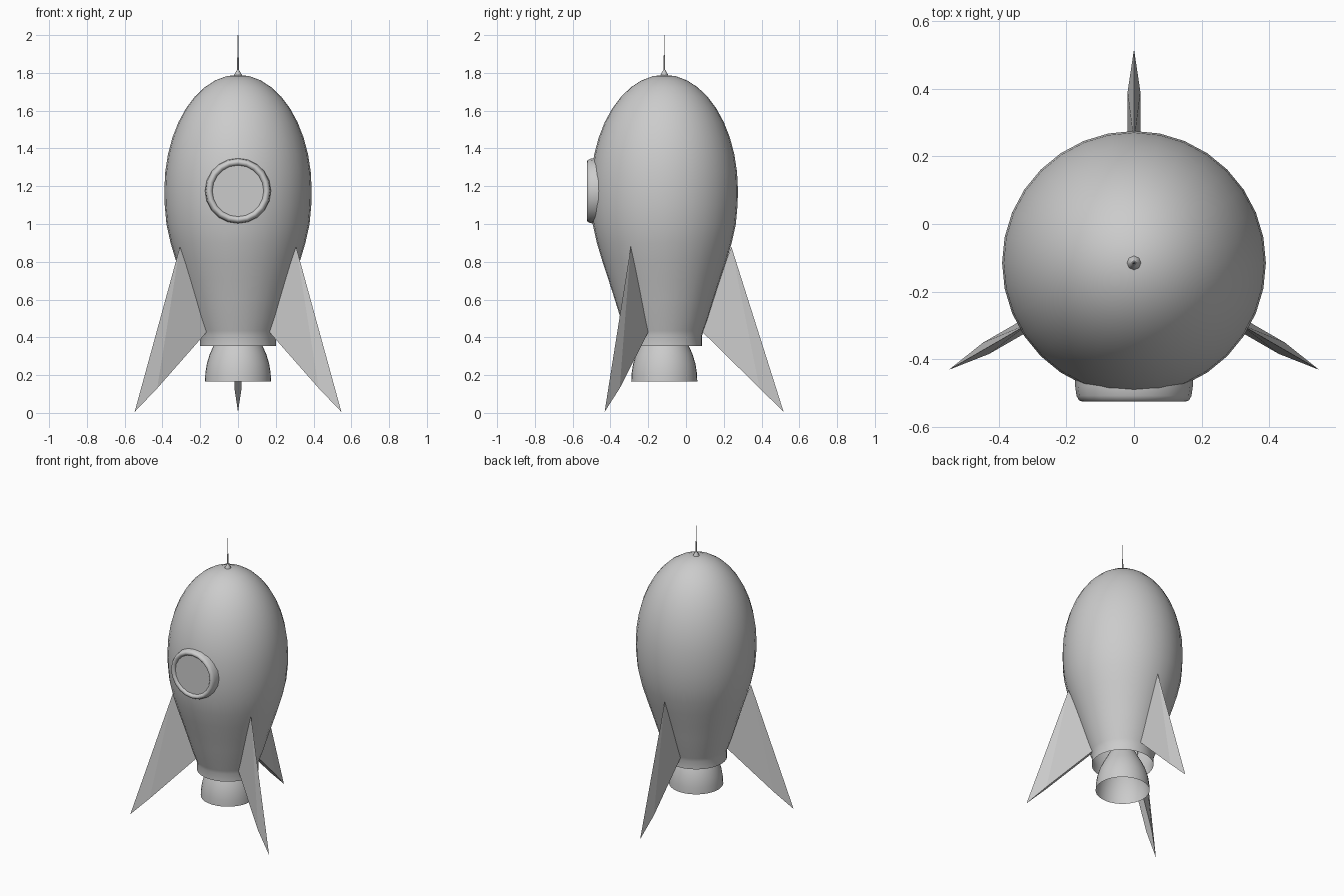
import bpy, bmesh, math
from mathutils import Matrix, Vector

if "Cube" in bpy.data.objects:
    bpy.data.objects.remove(bpy.data.objects["Cube"], do_unlink=True)

AXIS_Y = -0.115  # the hull axis sits forward of the origin

grey = bpy.data.materials.new("plain_grey")
grey.use_nodes = True
COLOUR = (0.6, 0.6, 0.6, 1)
grey.diffuse_color = COLOUR
grey.node_tree.nodes["Principled BSDF"].inputs["Base Color"].default_value = COLOUR


def finish(name, bm, angle=None):
    bmesh.ops.remove_doubles(bm, verts=bm.verts, dist=0.0002)
    bmesh.ops.recalc_face_normals(bm, faces=bm.faces)
    mesh = bpy.data.meshes.new(name)
    bm.to_mesh(mesh)
    bm.free()
    mesh.materials.append(grey)
    obj = bpy.data.objects.new(name, mesh)
    bpy.context.collection.objects.link(obj)
    if angle:
        bpy.ops.object.select_all(action='DESELECT')
        obj.select_set(True)
        bpy.context.view_layer.objects.active = obj
        bpy.ops.object.shade_smooth_by_angle(angle=math.radians(angle))
    return obj


def lathe(name, profile, steps, angle=40, matrix=Matrix.Translation((0, AXIS_Y, 0))):
    """Spin (radius, height) points around z, then place the result."""
    bm = bmesh.new()
    verts = [bm.verts.new((r, 0, z)) for r, z in profile]
    edges = [bm.edges.new(pair) for pair in zip(verts, verts[1:])]
    bmesh.ops.spin(bm, geom=verts + edges, cent=(0, 0, 0), axis=(0, 0, 1),
                   angle=math.tau, steps=steps, use_merge=True)
    bm.transform(matrix)
    return finish(name, bm, angle)


# Hull: elliptical nose flowing into a tapered tail with a short collar
nose = [(0.39 * math.sin(t), 1.18 + 0.61 * math.cos(t))
        for t in (math.radians(9 * i) for i in range(11))]
tail = [(0.388, 1.1), (0.379, 1.0), (0.357, 0.9), (0.327, 0.8), (0.294, 0.7),
        (0.262, 0.6), (0.231, 0.5), (0.208, 0.435), (0.2, 0.41), (0.2, 0.355)]
lathe("hull", nose + tail, 32)

# Open engine bell
lathe("engine_bell", [(0.08, 0.45), (0.105, 0.4), (0.13, 0.355), (0.15, 0.31),
                      (0.165, 0.26), (0.173, 0.21), (0.175, 0.165)], 32)

# Antenna
lathe("antenna_base", [(0.023, 1.778), (0.02, 1.79), (0.006, 1.815), (0, 1.816)], 8)
lathe("antenna_rod", [(0.005, 1.8), (0.004, 1.88), (0.002, 1.9), (0.002, 2), (0, 2)], 8)

# Round window on the front: lathe height points toward -y
facing_front = Matrix.Translation((0, 0, 1.175)) @ Matrix.Rotation(math.pi / 2, 4, 'X')
lathe("window_ring", [(0.134, 0.495), (0.136, 0.513), (0.144, 0.522), (0.153, 0.525),
                      (0.163, 0.521), (0.17, 0.508), (0.174, 0.48), (0.175, 0.44)],
      20, 60, facing_front)
lathe("window_pane", [(0.136, 0.511), (0, 0.511)], 20, 40, facing_front)


# Fins: thick inner plate bevelled to a sharp outer edge and pointed tip
def fin(name, degrees):
    bm = bmesh.new()
    half = 0.019
    top, tip = bm.verts.new((0.355, 0, 0.88)), bm.verts.new((0.632, 0, 0.005))
    root, crest = [[bm.verts.new((r, s * half, z)) for s in (-1, 1)]
                   for r, z in ((0.195, 0.435), (0.505, 0.13))]
    for s in (0, 1):
        bm.faces.new((top, root[s], crest[s]))
        bm.faces.new((top, crest[s], tip))
    bm.faces.new((root[0], root[1], crest[1], crest[0]))
    bm.faces.new((crest[0], crest[1], tip))
    bm.faces.new((top, root[0], root[1]))
    bm.transform(Matrix.Translation((0, AXIS_Y, 0)) @ Matrix.Rotation(math.radians(degrees), 4, 'Z'))
    finish(name, bm)


for name, degrees in (("back_fin", 90), ("right_fin", 210), ("left_fin", 330)):
    fin(name, degrees)
